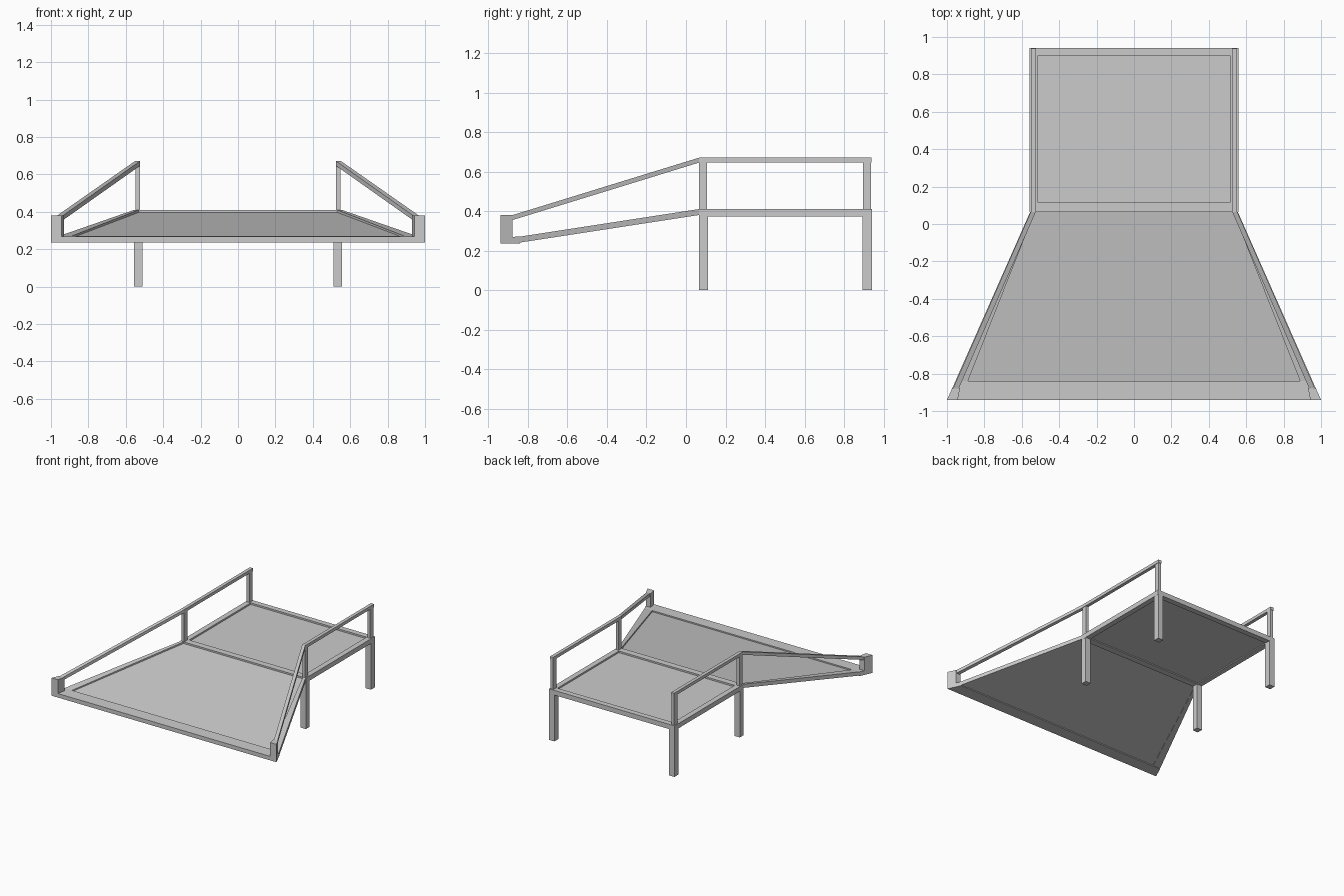
import bpy, bmesh

if "Cube" in bpy.data.objects:
    bpy.data.objects.remove(bpy.data.objects["Cube"])


def loft(name, sections, mirror=False):
    """Skin rectangular sections (x0, x1, y, z0, z1) along y."""
    bm = bmesh.new()
    rings = [[bm.verts.new(p) for p in ((a, y, c), (b, y, c), (b, y, d), (a, y, d))]
             for a, b, y, c, d in sections]
    for r, s in zip(rings, rings[1:]):
        for i in range(4):
            j = (i + 1) % 4
            bm.faces.new((r[i], r[j], s[j], s[i]))
    bm.faces.new(rings[0])
    bm.faces.new(rings[-1][::-1])
    bmesh.ops.recalc_face_normals(bm, faces=bm.faces)
    me = bpy.data.meshes.new(name)
    bm.to_mesh(me)
    bm.free()
    ob = bpy.data.objects.new(name, me)
    bpy.context.collection.objects.link(ob)
    if mirror:
        m = ob.modifiers.new("Mirror", 'MIRROR')
        m.use_mirror_merge = False
    return ob


def box(name, x0, x1, y0, y1, z0, z1, mirror=False):
    return loft(name, [(x0, x1, y0, z0, z1), (x0, x1, y1, z0, z1)], mirror)


TOP, LOW = 0.41, 0.372        # platform frame heights
FRONT, BEND, BACK = -0.94, 0.065, 0.942


def ramp_z(y):
    return TOP - 0.154 * (BEND - y)


# Platform frame and recessed panel
box("platform_side_beam", 0.515, 0.558, BEND, BACK, LOW, TOP, True)
box("platform_back_beam", -0.515, 0.515, 0.897, BACK, LOW, TOP)
box("platform_middle_beam", -0.515, 0.515, BEND, 0.117, LOW, TOP)
box("platform_panel", -0.515, 0.515, 0.117, 0.897, 0.38, 0.397)

# Sloping, widening ramp: side beams, panel and flat front beam
ya = -0.84
za = ramp_z(ya)
loft("ramp_side_beam", [(0.53, 0.555, BEND, TOP - 0.03, TOP),
                        (0.888, 0.955, ya, za - 0.03, za)], True)
loft("ramp_panel", [(-0.53, 0.53, BEND, TOP - 0.027, TOP - 0.013),
                    (-0.888, 0.888, ya, za - 0.027, za - 0.01)])
loft("ramp_front_beam", [(-0.955, 0.955, ya, 0.236, za),
                         (-0.999, 0.999, FRONT, 0.236, 0.268)])

# Corner posts at the wide end
loft("ramp_corner_post", [(0.93, 0.972, -0.878, 0.236, 0.379),
                          (0.943, 1.0, FRONT, 0.236, 0.379)], True)

# Legs and railing posts
for tag, y0, y1 in (("front", 0.065, 0.112), ("back", 0.893, BACK)):
    box(tag + "_leg", 0.51, 0.557, y0, y1, 0, LOW, True)
    box(tag + "_rail_post", 0.525, 0.549, y0 + 0.002, y1 - 0.006, TOP, 0.65, True)

# Handrail bending down to the corner posts
loft("handrail", [(0.525, 0.552, 0.938, 0.645, 0.67),
                  (0.525, 0.552, BEND, 0.645, 0.67),
                  (0.937, 0.968, -0.88, 0.354, 0.379)], True)
